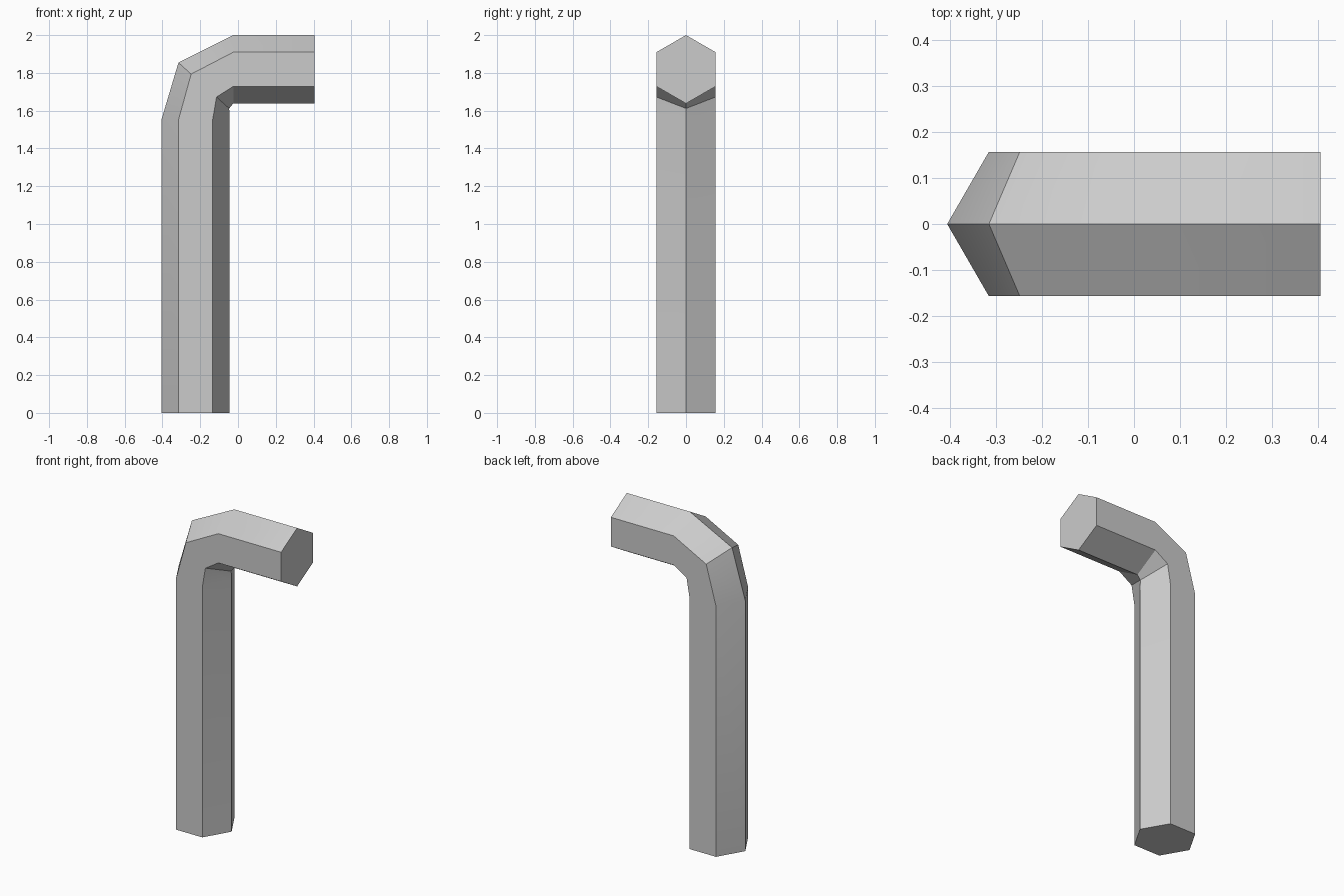
import bpy, bmesh, math
from mathutils import Vector

if "Cube" in bpy.data.objects:
    bpy.data.objects.remove(bpy.data.objects["Cube"])

R = 0.181  # hexagon corner radius

# Path stations: centre (x, z) and the direction toward the outside of the bend
stations = [
    ((-0.225, 0.0), (-1, 0)),
    ((-0.225, 1.55), (-1, 0)),
    ((-0.181, 1.733), (-0.27, 0.244)),
    ((-0.025, 1.819), (0, 1)),
    ((0.405, 1.819), (0, 1)),
]

bm = bmesh.new()
rings = []
for (x, z), d in stations:
    out = Vector((d[0], 0, d[1])).normalized()
    ring = []
    for i in range(6):
        a = i * math.pi / 3
        p = Vector((x, 0, z)) + out * R * math.cos(a) + Vector((0, R * math.sin(a), 0))
        ring.append(bm.verts.new(p))
    rings.append(ring)

# Side faces between neighbouring hexagons
for a, b in zip(rings, rings[1:]):
    for i in range(6):
        j = (i + 1) % 6
        bm.faces.new((a[i], a[j], b[j], b[i]))

# End caps
bm.faces.new(rings[0])
bm.faces.new(rings[-1])
bmesh.ops.recalc_face_normals(bm, faces=bm.faces[:])

mesh = bpy.data.meshes.new("hex_key")
bm.to_mesh(mesh)
bm.free()
key = bpy.data.objects.new("hex_key", mesh)
bpy.context.collection.objects.link(key)

# Smooth only the shallow bend edges
bpy.context.view_layer.objects.active = key
key.select_set(True)
bpy.ops.object.shade_smooth_by_angle(angle=math.radians(30))
